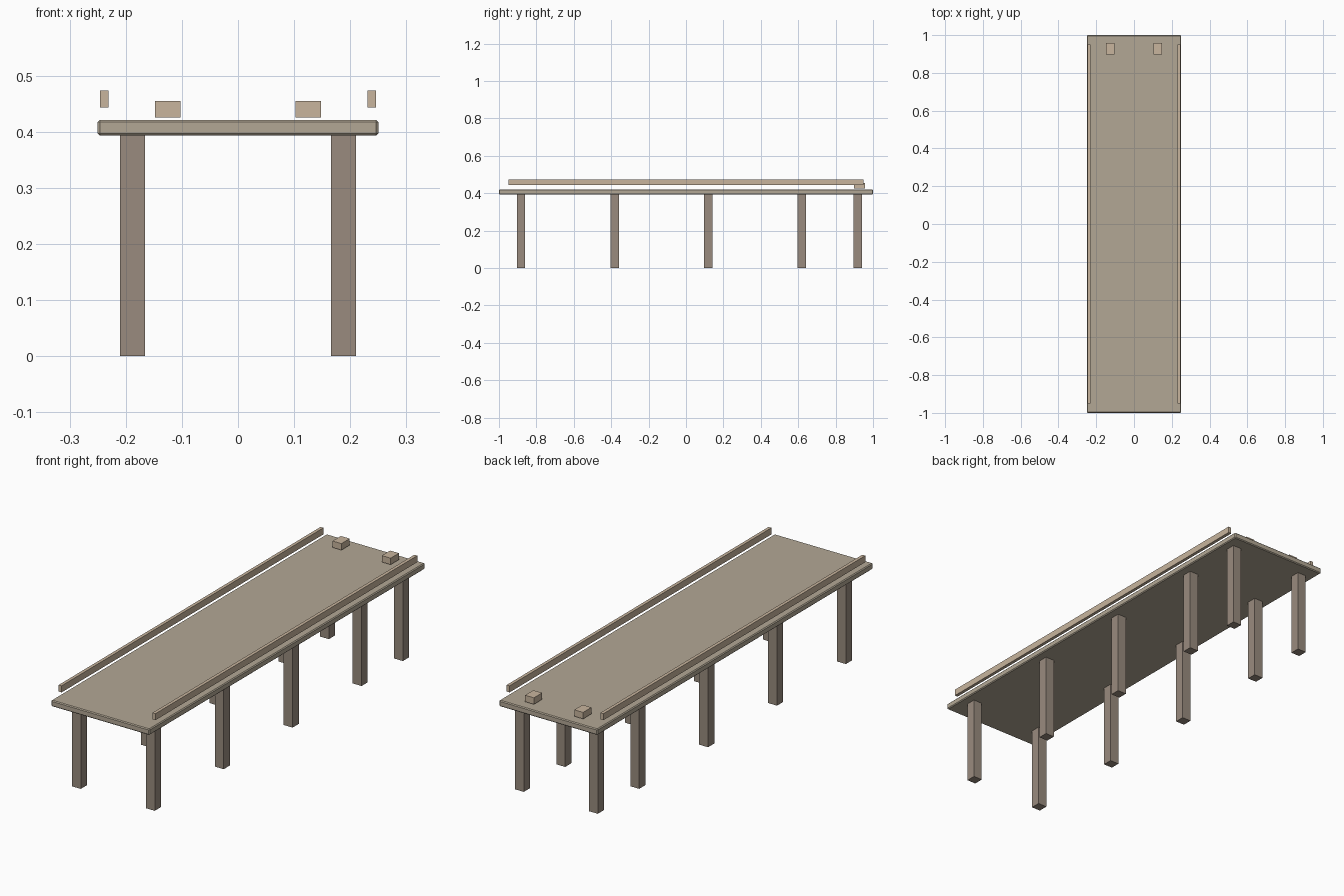
import bpy

if "Cube" in bpy.data.objects:
    bpy.data.objects.remove(bpy.data.objects["Cube"])


def material(name, rgb):
    m = bpy.data.materials.new(name)
    m.diffuse_color = (*rgb, 1)
    m.use_nodes = True
    m.node_tree.nodes["Principled BSDF"].inputs["Base Color"].default_value = m.diffuse_color
    return m


DECK = material("deck_wood", (0.45, 0.39, 0.30))
POST = material("post_wood", (0.32, 0.26, 0.21))
TRIM = material("trim_wood", (0.58, 0.46, 0.34))


def box(name, lo, hi, mat):
    """Axis-aligned box between two corners."""
    bpy.ops.mesh.primitive_cube_add(size=1, location=[(a + b) / 2 for a, b in zip(lo, hi)])
    o = bpy.context.object
    o.name = name
    o.scale = [b - a for a, b in zip(lo, hi)]
    bpy.ops.object.transform_apply(location=False, rotation=False, scale=True)
    o.data.materials.append(mat)
    return o


# Deck with a small chamfer on all edges
deck = box("deck", (-0.25, -1, 0.393), (0.25, 1, 0.421), DECK)
bevel = deck.modifiers.new("chamfer", "BEVEL")
bevel.width = 0.004
bevel.segments = 1

for side, s in (("left", -1), ("right", 1)):
    def pair(name, x, half, y0, y1, z0, z1, mat):
        box(f"{side}_{name}", (s * x - half, y0, z0), (s * x + half, y1, z1), mat)

    # Support posts: even spacing plus an extra pair at the back end
    for i, y in enumerate((-0.882, -0.382, 0.118, 0.618, 0.918)):
        pair(f"post_{i + 1}", 0.188, 0.0225, y - 0.0225, y + 0.0225, 0, 0.3935, POST)

    # Side rail floating just above the deck edge
    pair("rail", 0.2385, 0.0075, -0.95, 0.95, 0.443, 0.473, TRIM)

    # Mooring block at the back end
    pair("mooring_block", 0.125, 0.0225, 0.897, 0.957, 0.425, 0.455, TRIM)
